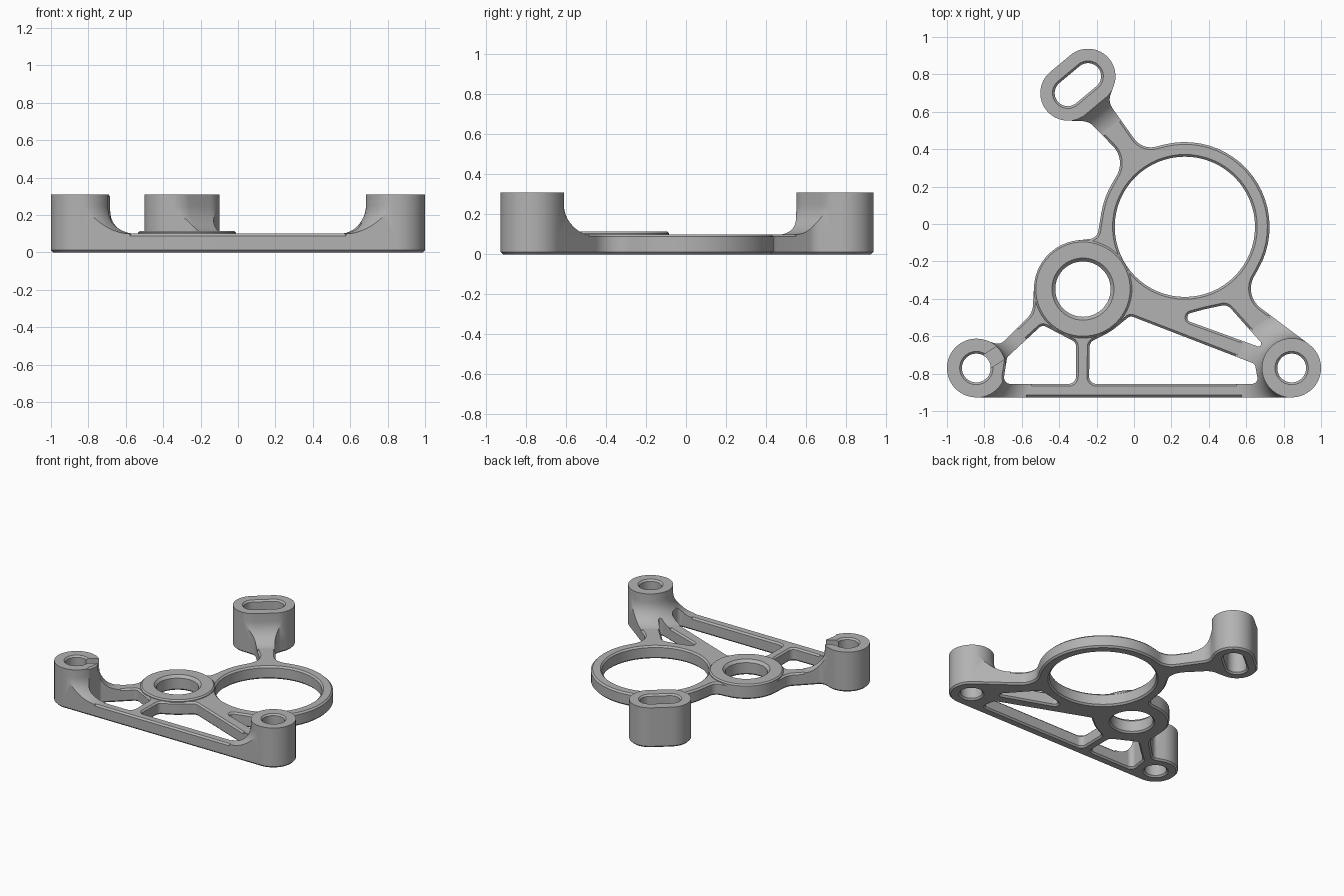
import bpy, bmesh, math
from mathutils import Vector

cube = bpy.data.objects.get("Cube")
if cube:
    bpy.data.objects.remove(cube, do_unlink=True)

grey = bpy.data.materials.new("plain_grey")
grey.use_nodes = True
grey.diffuse_color = (0.45, 0.45, 0.45, 1)
grey.node_tree.nodes["Principled BSDF"].inputs["Base Color"].default_value = grey.diffuse_color

PLATE, TOP, CH = 0.1, 0.31, 0.012
BOSS_R = 0.157
LEFT, RIGHT = (-0.843, -0.77), (0.843, -0.77)
HUB, RING = (-0.273, -0.348), (0.272, -0.015)
SLOT_A, SLOT_B, SLOT_R = (-0.246, 0.79), (-0.354, 0.70), 0.147


def out(c, r):
    """Convex arc: the path turns left round it."""
    return (Vector(c), r, 1)


def inn(c, r):
    """Concave arc: the path turns right round it."""
    return (Vector(c), r, -1)


def belt(arcs, inset=0.0):
    """Closed path of tangent lines and arcs, like a belt round pulleys."""
    def normal(a):
        return Vector((-math.sin(a), math.cos(a)))
    radii = [s * r - inset for _, r, s in arcs]
    n = len(arcs)
    if n == 1:
        return [arcs[0][0] + normal(math.tau * k / 64) * -radii[0] for k in range(64)]
    heads = []
    for i in range(n):
        j = (i + 1) % n
        d = arcs[j][0] - arcs[i][0]
        ratio = max(-1, min(1, (radii[j] - radii[i]) / d.length))
        heads.append(math.atan2(d.y, d.x) - math.asin(ratio))
    points = []
    for i, (c, _, s) in enumerate(arcs):
        turn = s * ((s * (heads[i] - heads[i - 1]) + 0.5) % math.tau - 0.5)
        steps = max(2, math.ceil(round(abs(turn) / 0.11, 3)))
        for k in range(steps + 1):
            points.append(c - normal(heads[i - 1] + turn * k / steps) * radii[i])
    return points


def add_loop(bm, points, z):
    verts = [bm.verts.new((p.x, p.y, z)) for p in points]
    return verts, [bm.edges.new((v, verts[i - 1])) for i, v in enumerate(verts)]


def bridge(bm, a, b):
    for i in range(len(a)):
        bm.faces.new((a[i - 1], a[i], b[i], b[i - 1]))


def finish(bm, name):
    bmesh.ops.recalc_face_normals(bm, faces=bm.faces)
    mesh = bpy.data.meshes.new(name)
    bm.to_mesh(mesh)
    bm.free()
    mesh.materials.append(grey)
    obj = bpy.data.objects.new(name, mesh)
    bpy.context.collection.objects.link(obj)
    return obj


def slab(name, outer, holes, levels):
    """Solid from an outline with holes; levels are (z, outer inset, hole inset)."""
    bm = bmesh.new()
    caps = ([], [])
    for arcs, side in [(outer, 1)] + [(h, -1) for h in holes]:
        rows = [add_loop(bm, belt(arcs, o if side == 1 else -h), z) for z, o, h in levels]
        for a, b in zip(rows, rows[1:]):
            bridge(bm, a[0], b[0])
        caps[0].extend(rows[0][1])
        caps[1].extend(rows[-1][1])
    for edges, up in zip(caps, (-1, 1)):
        bmesh.ops.triangle_fill(bm, edges=edges, use_beauty=True, normal=(0, 0, up))
    return finish(bm, name)


def boolean(obj, tool, operation):
    mod = obj.modifiers.new(operation.lower(), "BOOLEAN")
    mod.operation, mod.object, mod.solver = operation, tool, "EXACT"
    tool.hide_render = True
    tool.hide_set(True)


# Outer outline, anticlockwise from the left boss
outline = [
    out(LEFT, BOSS_R), out(RIGHT, BOSS_R),
    inn((0.755, -0.345), 0.13), out(RING, 0.453),
    inn((0.09, 0.52), 0.11), inn((-0.05, 0.665), 0.08),
    out(SLOT_A, SLOT_R), out(SLOT_B, SLOT_R),
    inn((-0.28, 0.46), 0.09), inn((-0.205, 0.325), 0.13),
    out(RING, 0.453), inn((-0.24, -0.03), 0.05),
    out(HUB, 0.262), inn((-0.64, -0.43), 0.1), inn((-0.73, -0.59), 0.05),
]

# Bores and the long slot
bores = [[out(RING, 0.375)], [out(HUB, 0.148)],
         [out(LEFT, 0.077)], [out(RIGHT, 0.077)],
         [out(SLOT_A, 0.07), out(SLOT_B, 0.07)]]

# Weight-saving pockets between the struts
left_pocket = [out((-0.66, -0.82), 0.035), out((-0.35, -0.815), 0.04),
               out((-0.347, -0.655), 0.037), inn(HUB, 0.27),
               out((-0.485, -0.575), 0.03), out((-0.655, -0.725), 0.025)]
middle_pocket = [out((-0.20, -0.815), 0.04), out((0.63, -0.825), 0.03),
                 out((0.62, -0.77), 0.03), out((-0.015, -0.525), 0.03),
                 inn(HUB, 0.27), out((-0.20, -0.655), 0.037)]
right_pocket = [out((0.31, -0.50), 0.025), out((0.665, -0.64), 0.015),
                out((0.48, -0.485), 0.05), inn(RING, 0.453)]
holes = bores + [left_pocket, middle_pocket, right_pocket]

# Chamfered base plate
plate = slab("base_plate", outline, holes,
             [(0, CH, CH), (CH, 0, 0), (PLATE - CH, 0, 0), (PLATE, CH, CH)])

# Bosses: the outline carried up, trimmed by flared columns
bosses = slab("mounting_bosses", outline, holes,
              [(PLATE - CH, 0, 0), (TOP - CH, 0, 0), (TOP, 0, CH)])
bm = bmesh.new()
FILLET = 0.15
flare = [(0.05, FILLET)]
for k in range(13):
    a = math.pi / 2 * k / 12
    flare.append((PLATE - 0.001 + FILLET * (1 - math.cos(a)), FILLET * (1 - math.sin(a)) + 0.002))
flare.append((TOP + 0.05, 0.002))
for column in ([out(LEFT, BOSS_R)], [out(RIGHT, BOSS_R)],
               [out(SLOT_A, SLOT_R), out(SLOT_B, SLOT_R)]):
    rows = [add_loop(bm, belt(column, -grow), z)[0] for z, grow in flare]
    for a, b in zip(rows, rows[1:]):
        bridge(bm, a, b)
    bm.faces.new(rows[0])
    bm.faces.new(rows[-1])
boolean(bosses, finish(bm, "flare_cutter"), "INTERSECT")

# Notch through the rim of the left boss
angle = math.radians(32)
bpy.ops.mesh.primitive_cube_add(
    size=1, location=(LEFT[0] + 0.12 * math.cos(angle), LEFT[1] + 0.12 * math.sin(angle), TOP),
    rotation=(0, 0, angle), scale=(0.14, 0.08, 0.12))
notch = bpy.context.object
notch.name = "notch_cutter"
notch.data.materials.append(grey)
boolean(bosses, notch, "DIFFERENCE")

# Raised collar round the hub bore
bm = bmesh.new()
profile = [(0.148, 0.088), (0.148, 0.095), (0.166, 0.115), (0.252, 0.115),
           (0.262, 0.105), (0.262, 0.088)]
rows = [add_loop(bm, belt([out(HUB, r)]), z)[0] for r, z in profile]
for i in range(len(rows)):
    bridge(bm, rows[i - 1], rows[i])
collar = finish(bm, "hub_collar")

# Apply the trims, then smooth the curved walls
bpy.context.view_layer.update()
graph = bpy.context.evaluated_depsgraph_get()
trimmed = bpy.data.meshes.new_from_object(bosses.evaluated_get(graph))
bosses.modifiers.clear()
bosses.data = trimmed
for name in ("flare_cutter", "notch_cutter"):
    bpy.data.objects.remove(bpy.data.objects[name], do_unlink=True)
bpy.ops.object.select_all(action="DESELECT")
for obj in (plate, bosses, collar):
    obj.select_set(True)
bpy.context.view_layer.objects.active = plate
bpy.ops.object.shade_smooth_by_angle(angle=math.radians(30))
